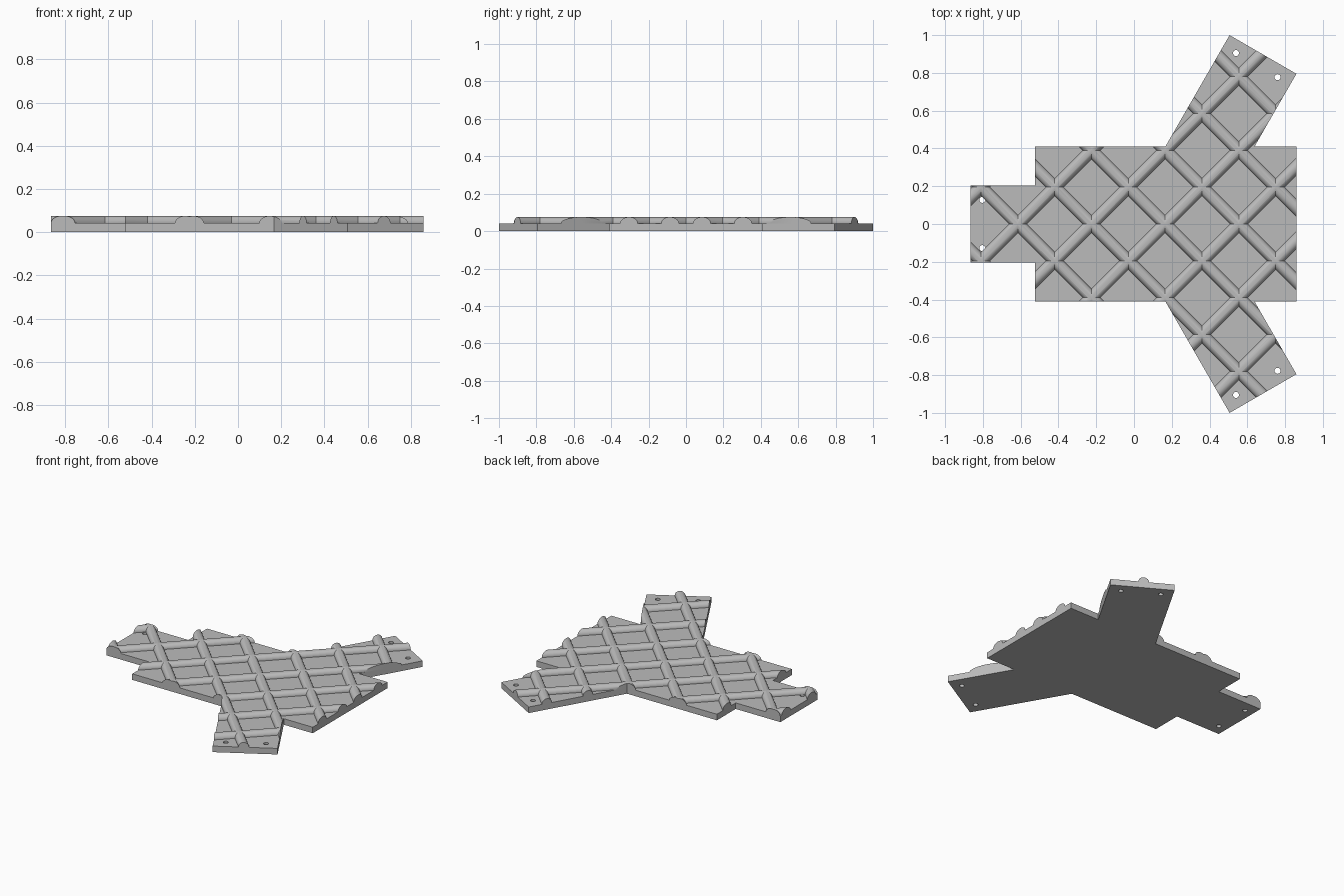
import bpy, bmesh, math
from mathutils import Matrix, Vector

cube = bpy.data.objects.get("Cube")
if cube:
    bpy.data.objects.remove(cube, do_unlink=True)

PLATE_TOP = 0.042      # plate thickness
RADIUS = 0.033         # ridge radius
PITCH = 0.39           # spacing of the diagonal lattice along x
HALF_OUTLINE = [(-0.866, 0.204), (-0.524, 0.204), (-0.524, 0.41), (0.166, 0.41),
                (0.506, 1.0), (0.86, 0.795), (0.638, 0.41), (0.86, 0.41)]
HOLES = [(-0.803, 0.128), (0.54, 0.905), (0.76, 0.777)]

grey = bpy.data.materials.new("plain grey")
grey.use_nodes = True
colour = (0.5, 0.5, 0.5, 1)
grey.diffuse_color = colour
grey.node_tree.nodes["Principled BSDF"].inputs["Base Color"].default_value = colour


def make_object(name, bm):
    bmesh.ops.recalc_face_normals(bm, faces=bm.faces)
    mesh = bpy.data.meshes.new(name)
    bm.to_mesh(mesh)
    bm.free()
    mesh.materials.append(grey)
    ob = bpy.data.objects.new(name, mesh)
    bpy.context.collection.objects.link(ob)
    return ob


def outline_prism(name, bottom, top):
    points = HALF_OUTLINE + [(x, -y) for x, y in reversed(HALF_OUTLINE)]
    bm = bmesh.new()
    face = bm.faces.new([bm.verts.new((x, y, bottom)) for x, y in points])
    side = bmesh.ops.extrude_face_region(bm, geom=[face])
    raised = [v for v in side["geom"] if isinstance(v, bmesh.types.BMVert)]
    bmesh.ops.translate(bm, verts=raised, vec=(0, 0, top - bottom))
    return make_object(name, bm)


def add_cylinder(bm, radius, depth, segments, matrix):
    bmesh.ops.create_cone(bm, cap_ends=True, segments=segments, radius1=radius,
                          radius2=radius, depth=depth, matrix=matrix)


def cut(ob, cutter, operation):
    cutter.hide_render = True
    mod = ob.modifiers.new(operation.title(), 'BOOLEAN')
    mod.operation, mod.object, mod.solver = operation, cutter, 'EXACT'
    mod.use_self = True
    bpy.ops.object.select_all(action='DESELECT')
    bpy.context.view_layer.objects.active = ob
    ob.select_set(True)
    bpy.ops.object.modifier_apply(modifier=mod.name)
    bpy.data.objects.remove(cutter, do_unlink=True)


# Base plate with screw holes through the three mounting arms
plate = outline_prism("base_plate", 0, PLATE_TOP)
bm = bmesh.new()
for x, y in HOLES:
    for side in (1, -1):
        add_cylinder(bm, 0.016, 0.3, 20, Matrix.Translation((x, side * y, 0)))
cut(plate, make_object("hole_cutter", bm), 'DIFFERENCE')

# Diagonal lattice of rounded ridges, trimmed to the plate outline
bm = bmesh.new()
for direction in (1, -1):
    turn = Matrix.Rotation(direction * math.pi / 4, 4, 'Z') @ Matrix.Rotation(math.pi / 2, 4, 'Y')
    for i in range(-1, 6):
        crossing = Vector((-0.615 + i * PITCH, 0, PLATE_TOP))
        add_cylinder(bm, RADIUS, 4, 32, Matrix.Translation(crossing) @ turn)
ridges = make_object("lattice_ridges", bm)
cut(ridges, outline_prism("outline_cutter", PLATE_TOP - 0.001, 0.2), 'INTERSECT')
bpy.ops.object.shade_smooth_by_angle(angle=math.radians(30))
